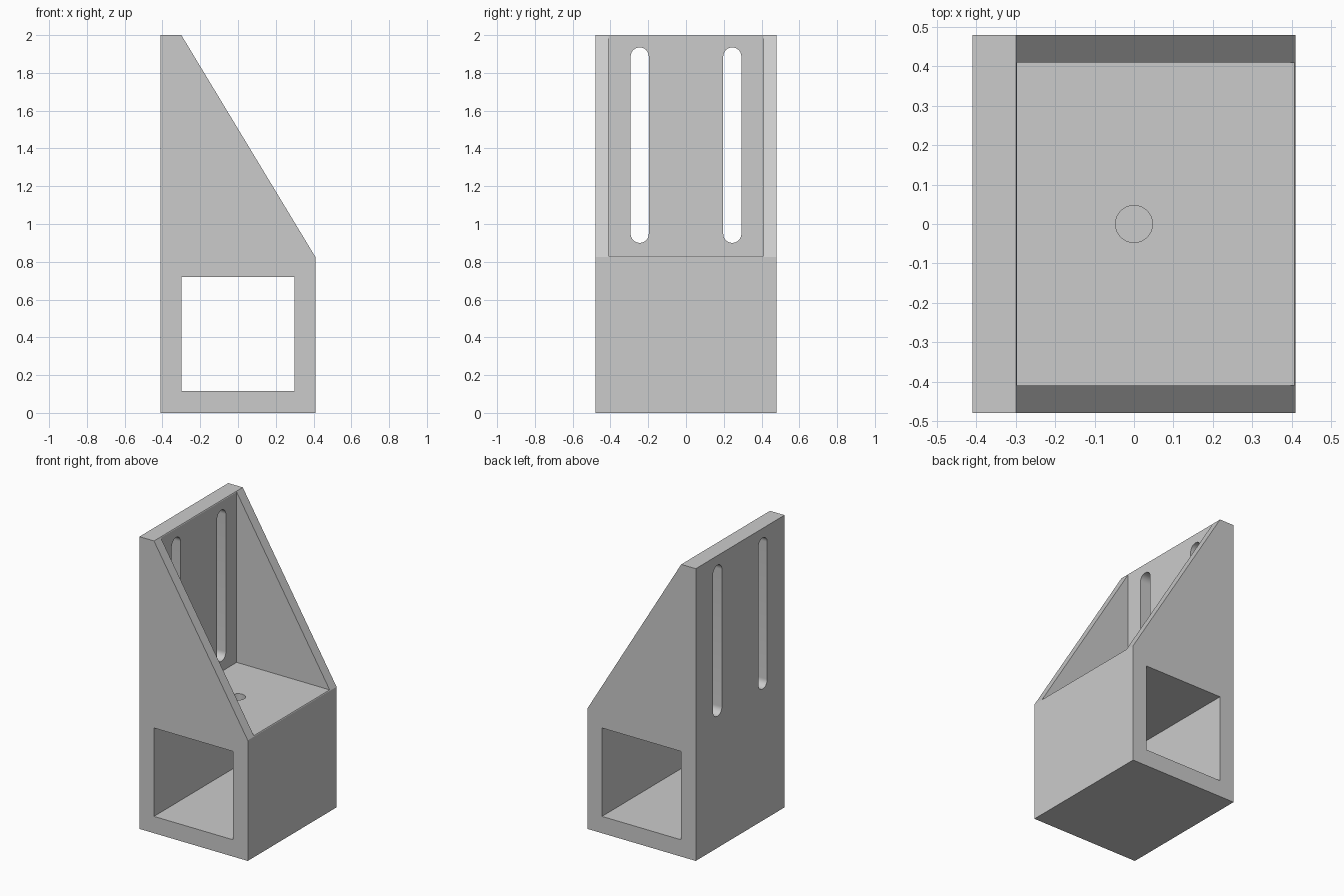
import bpy
import bmesh
from math import cos, sin, pi, radians
from mathutils import Vector

cube = bpy.data.objects.get("Cube")
if cube:
    bpy.data.objects.remove(cube, do_unlink=True)

grey = bpy.data.materials.new("plain_grey")
grey.use_nodes = True
colour = (0.6, 0.6, 0.6, 1)
grey.diffuse_color = colour
grey.node_tree.nodes["Principled BSDF"].inputs["Base Color"].default_value = colour


def prism(name, outline, axis, low, high):
    """Extrude a 2D outline along one axis, from low to high."""
    def place(p):
        co = list(p)
        co.insert(axis, low)
        return co

    bm = bmesh.new()
    face = bm.faces.new([bm.verts.new(place(p)) for p in outline])
    top = bmesh.ops.extrude_face_region(bm, geom=[face])["geom"]
    move = Vector((0, 0, 0))
    move[axis] = high - low
    bmesh.ops.translate(bm, vec=move, verts=[g for g in top if isinstance(g, bmesh.types.BMVert)])
    bmesh.ops.recalc_face_normals(bm, faces=bm.faces)
    mesh = bpy.data.meshes.new(name)
    bm.to_mesh(mesh)
    bm.free()
    mesh.materials.append(grey)
    obj = bpy.data.objects.new(name, mesh)
    bpy.context.collection.objects.link(obj)
    return obj


def rectangle(a0, a1, b0, b1):
    return [(a0, b0), (a1, b0), (a1, b1), (a0, b1)]


def slot_outline(centre, z0, z1, r, steps=16):
    """Upright slot with half-round ends; z0 equal to z1 gives a circle."""
    ends = ((z1 - r, 0), (z0 + r, pi))
    return [(centre + r * cos(t + k * pi / steps), z + r * sin(t + k * pi / steps))
            for z, t in ends for k in range(steps + 1)]


# Solid body with the sloped front
bracket = prism("bracket_body",
                [(-0.41, 0), (0.41, 0), (0.41, 0.825), (-0.3, 2), (-0.41, 2)],
                1, -0.48, 0.48)

# Cutters: square tunnel, pocket between the side gussets, slots, floor hole
circle = [(0.047 * cos(k * pi / 24), 0.047 * sin(k * pi / 24)) for k in range(48)]
cutters = [
    prism("tunnel_cutter", rectangle(-0.3, 0.3, 0.115, 0.72), 1, -0.6, 0.6),
    prism("pocket_cutter", rectangle(-0.297, 0.6, 0.83, 2.2), 1, -0.41, 0.41),
    prism("floor_hole_cutter", circle, 2, 0.5, 1.0),
]
for side in (-1, 1):
    cutters.append(prism("slot_cutter", slot_outline(side * 0.245, 0.9, 1.935, 0.048),
                         0, -0.6, -0.2))

bpy.ops.object.select_all(action="DESELECT")
bracket.select_set(True)
bpy.context.view_layer.objects.active = bracket
for cutter in cutters:
    cutter.hide_render = True
    cut = bracket.modifiers.new("cut", "BOOLEAN")
    cut.operation = "DIFFERENCE"
    cut.solver = "EXACT"
    cut.object = cutter
    bpy.ops.object.modifier_apply(modifier=cut.name)
    bpy.data.objects.remove(cutter, do_unlink=True)

# Round slot ends and hole shade smooth, everything else stays crisp
bpy.ops.object.shade_smooth_by_angle(angle=radians(30))
